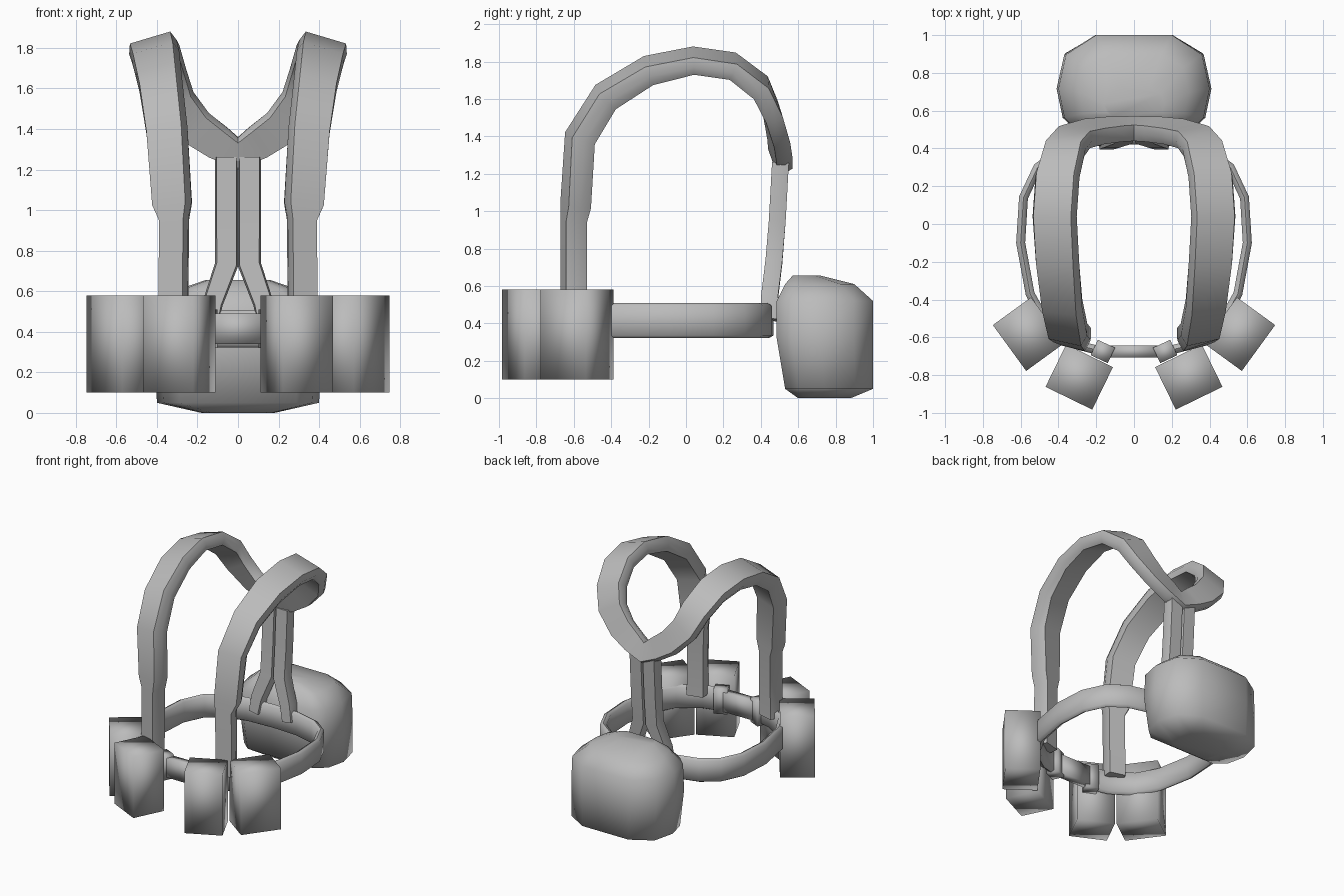
import bpy, bmesh, math
from mathutils import Vector, Matrix

if "Cube" in bpy.data.objects:
    bpy.data.objects.remove(bpy.data.objects["Cube"])

grey = bpy.data.materials.new("grey_fabric")
grey.diffuse_color = (0.5, 0.5, 0.5, 1)
grey.use_nodes = True
grey.node_tree.nodes["Principled BSDF"].inputs["Base Color"].default_value = grey.diffuse_color


def finish(name, bm, angle=180):
    bmesh.ops.recalc_face_normals(bm, faces=bm.faces)
    me = bpy.data.meshes.new(name)
    bm.to_mesh(me)
    bm.free()
    me.materials.append(grey)
    ob = bpy.data.objects.new(name, me)
    bpy.context.collection.objects.link(ob)
    bpy.ops.object.select_all(action='DESELECT')
    ob.select_set(True)
    bpy.context.view_layer.objects.active = ob
    bpy.ops.object.shade_smooth_by_angle(angle=math.radians(angle))
    return ob


def bridge(bm, rings, closed=False):
    """Skin a list of vertex rings, with end caps unless closed."""
    n = len(rings[0])
    pairs = list(zip(rings, rings[1:]))
    if closed:
        pairs.append((rings[-1], rings[0]))
    for a, b in pairs:
        for i in range(n):
            j = (i + 1) % n
            bm.faces.new((a[i], a[j], b[j], b[i]))
    if not closed:
        bm.faces.new(rings[0])
        bm.faces.new(rings[-1])


# Webbing cross-section: (width, thickness) factors
SECTION = [(-1, 0), (-0.85, 1), (0.85, 1), (1, 0), (0.85, -1), (-0.85, -1)]


def webbing(name, stations, outward, closed=False):
    """Sweep the webbing section through (x, y, z, half width, half thickness)."""
    bm = bmesh.new()
    pts = [Vector(s[:3]) for s in stations]
    n = len(pts)
    rings = []
    for i, (p, s) in enumerate(zip(pts, stations)):
        a = pts[i - 1] if closed or i else p
        b = pts[(i + 1) % n] if closed or i < n - 1 else p
        t = ((p - a).normalized() + (b - p).normalized()).normalized()
        out = outward(p)
        out = (out - t * out.dot(t)).normalized()
        side = t.cross(out)
        rings.append([bm.verts.new(p + side * u * s[3] + out * v * s[4]) for u, v in SECTION])
    bridge(bm, rings, closed)
    return finish(name, bm, 60)


def box(name, centre, size, turn=0, bottom=1.0):
    bm = bmesh.new()
    bmesh.ops.create_cube(bm, size=1)
    for v in bm.verts:
        if v.co.z < 0:
            v.co.x *= bottom
            v.co.y *= bottom
    bm.transform(Matrix.Translation(centre) @ Matrix.Rotation(math.radians(turn), 4, 'Z')
                 @ Matrix.Diagonal((*size, 1)))
    return finish(name, bm)


# Shoulder straps: up the chest, over the shoulder, joined in a V at the back
half = [
    (.32, -.6, .45, .072, .058), (.315, -.6, .95, .072, .058),
    (.325, -.59, 1.03, .1, .062), (.35, -.567, 1.39, .105, .065),
    (.38, -.43, 1.61, .11, .062), (.405, -.2, 1.752, .12, .055),
    (.42, .04, 1.805, .122, .048), (.405, .25, 1.775, .122, .048),
    (.365, .4, 1.66, .115, .05), (.315, .46, 1.53, .11, .047),
    (.21, .49, 1.41, .1, .045), (.1, .502, 1.335, .09, .045),
    (0, .505, 1.28, .082, .045),
]
mirrored = [(-s[0], *s[1:]) for s in half[-2::-1]]
webbing("shoulder_straps", half + mirrored,
        lambda p: Vector((p.x * .5, p.y, p.z - min(p.z, 1.1))))

# Paired back straps that split above the belt
for side in (1, -1):
    webbing("back_strap", [(side * x, y, z, w, .045) for x, y, z, w in (
        (.057, .505, 1.26, .057), (.057, .488, .95, .057),
        (.057, .47, .73, .057), (.125, .447, .54, .05), (.145, .44, .42, .045))],
        lambda p: Vector((0, 1, 0)))

# Waist belt
belt = [(.15, -.68), (.3, -.64), (.46, -.53), (.55, -.37), (.6, -.1),
        (.585, .14), (.51, .3), (.39, .39), (.22, .435)]
loop = belt + [(0, .445)] + [(-x, y) for x, y in belt[::-1]]
webbing("waist_belt", [(x, y, .415, .093, .024) for x, y in loop],
        lambda p: Vector((p.x, p.y, 0)))

# Buckle, belt ends and front pouches
box("buckle", (0, -.675, .415), (.26, .065, .15))
for side in (1, -1):
    box("belt_end", (side * .165, -.675, .415), (.1, .09, .19), side * 25)
    box("inner_pouch", (side * .29, -.81, .34), (.275, .25, .48), side * 26)
    box("outer_pouch", (side * .558, -.583, .34), (.3, .25, .48), side * 54)

# Rounded back pack: stacked outlines (z, half width, front y, back y)
outline = [(.72, -1), (.92, -.7), (1, -.1), (.9, .6), (.5, 1)]
outline += [(-u, v) for u, v in outline[::-1]]
bm = bmesh.new()
rings = []
for z, w, y0, y1 in ((0, .18, .6, .88), (.05, .40, .53, 1.0), (.32, .41, .485, 1.0),
                     (.52, .40, .485, 1.0), (.61, .29, .53, .9), (.655, .16, .57, .72)):
    rings.append([bm.verts.new((u * w, (y0 + y1) / 2 + v * (y1 - y0) / 2, z)) for u, v in outline])
bridge(bm, rings)
finish("back_pack", bm)
